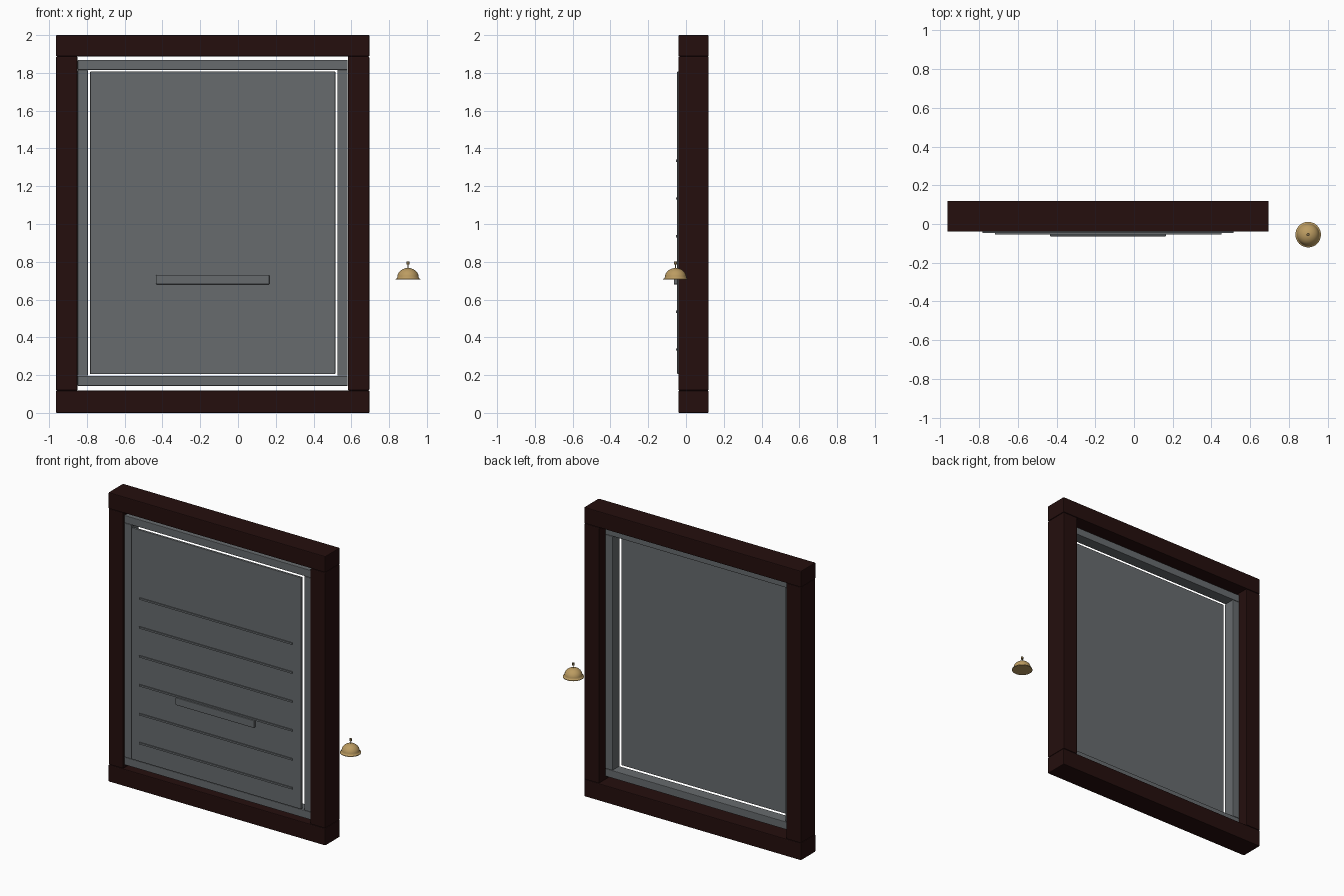
import bpy, bmesh, math

if "Cube" in bpy.data.objects:
    bpy.data.objects.remove(bpy.data.objects["Cube"])

def mat(name, c):
    m = bpy.data.materials.new(name)
    m.diffuse_color = (*c, 1)
    m.use_nodes = True
    m.node_tree.nodes["Principled BSDF"].inputs["Base Color"].default_value = m.diffuse_color
    return m

WOOD = mat("dark wood", (0.018, 0.0045, 0.004))
GREY = mat("grey metal", (0.135, 0.147, 0.155))
BRASS = mat("brass", (0.50, 0.33, 0.12))
KNOB = mat("dark brass", (0.20, 0.14, 0.06))

def box(name, x, y, z, m, bevel=0.0):
    """Box from (min, max) ranges with an optional small bevel."""
    bm = bmesh.new()
    bmesh.ops.create_cube(bm, size=1)
    for v in bm.verts:
        v.co = [r[0] + (c + 0.5) * (r[1] - r[0]) for c, r in zip(v.co, (x, y, z))]
    if bevel:
        bmesh.ops.bevel(bm, geom=bm.edges[:], offset=bevel, segments=2,
                        profile=0.5, affect='EDGES')
    return finish(name, bm, m)

def finish(name, bm, m):
    me = bpy.data.meshes.new(name)
    bm.to_mesh(me)
    bm.free()
    me.materials.append(m)
    ob = bpy.data.objects.new(name, me)
    bpy.context.collection.objects.link(ob)
    return ob

def lathe(name, profile, centre, m, n=32):
    """Revolve (radius, z) points round a vertical axis."""
    bm = bmesh.new()
    vs = [bm.verts.new((r, 0, z)) for r, z in profile]
    es = [bm.edges.new(p) for p in zip(vs, vs[1:])]
    bmesh.ops.spin(bm, geom=vs + es, cent=(0, 0, 0), axis=(0, 0, 1),
                   angle=math.tau, steps=n)
    bmesh.ops.remove_doubles(bm, verts=bm.verts[:], dist=1e-5)
    bmesh.ops.recalc_face_normals(bm, faces=bm.faces[:])
    ob = finish(name, bm, m)
    ob.location = centre
    bpy.ops.object.select_all(action='DESELECT')
    ob.select_set(True)
    bpy.context.view_layer.objects.active = ob
    bpy.ops.object.shade_smooth_by_angle(angle=math.radians(40))
    return ob

CX = -0.134                       # middle of the doorway
def span(a, b, side):             # mirrored x range about the middle
    return (CX + a, CX + b) if side > 0 else (CX - b, CX - a)

# Outer wooden frame
DEPTH = (-0.04, 0.12)
box("frame_top", (CX - 0.83, CX + 0.83), DEPTH, (1.888, 2.0), WOOD, 0.005)
box("frame_bottom", (CX - 0.83, CX + 0.83), DEPTH, (0.0, 0.118), WOOD, 0.005)
for side, tag in ((-1, "left"), (1, "right")):
    box("frame_post_" + tag, span(0.716, 0.829, side), DEPTH, (0.119, 1.887), WOOD, 0.005)
    box("inner_stile_" + tag, span(0.661, 0.715, side), (-0.03, 0.05), (0.197, 1.815), GREY, 0.003)

# Inner metal rails
for tag, z in (("top", (1.816, 1.868)), ("bottom", (0.143, 0.196))):
    box("inner_rail_" + tag, (CX - 0.715, CX + 0.715), (-0.03, 0.05), z, GREY, 0.003)

# Shutter panel, its ridges and the handle
box("panel", (CX - 0.649, CX + 0.649), (-0.047, -0.03), (0.206, 1.807), GREY, 0.003)
for i in range(6):
    z = 0.335 + 0.2 * i
    box(f"panel_ridge_{i + 1}", (CX - 0.585, CX + 0.585), (-0.054, -0.045),
        (z - 0.006, z + 0.006), GREY)
box("handle", (CX - 0.3, CX + 0.3), (-0.064, -0.045), (0.68, 0.731), GREY, 0.004)

# Bell with flared rim, and push knob
dome = [(0.057 * math.cos(a), 0.012 + 0.05 * math.sin(a))
        for a in (i * math.pi / 20 for i in range(11))]
BELL = (0.9, -0.055, 0.705)
lathe("bell", [(0, 0), (0.066, 0), (0.066, 0.004), (0.060, 0.007)] + dome[:-1] + [(0, 0.062)],
      BELL, BRASS)
lathe("bell_stem", [(0, 0.055), (0.002, 0.055), (0.002, 0.085), (0, 0.085)], BELL, KNOB, 8)
lathe("bell_knob", [(0, 0.081), (0.008, 0.081), (0.008, 0.097), (0, 0.097)], BELL, KNOB, 16)
